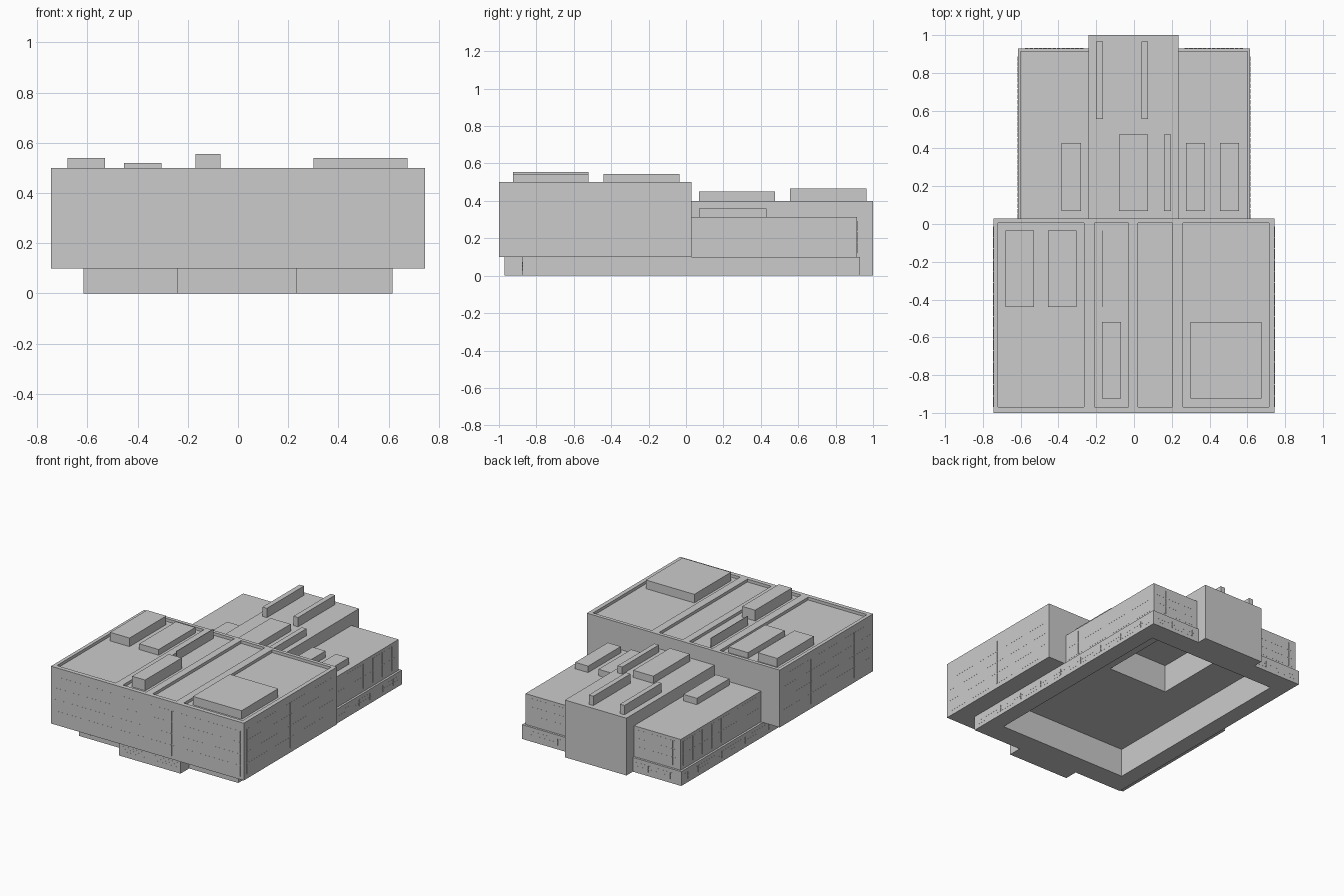
import bpy, bmesh

if "Cube" in bpy.data.objects:
    bpy.data.objects.remove(bpy.data.objects["Cube"])


def add_box(bm, x0, x1, y0, y1, z0, z1):
    v = [bm.verts.new((x, y, z)) for z in (z0, z1)
         for x, y in ((x0, y0), (x1, y0), (x1, y1), (x0, y1))]
    bm.faces.new((v[3], v[2], v[1], v[0]))
    bm.faces.new(v[4:])
    for i in range(4):
        j = (i + 1) % 4
        bm.faces.new((v[i], v[j], v[j + 4], v[i + 4]))


def boxes(name, items):
    bm = bmesh.new()
    for b in items:
        add_box(bm, *b)
    me = bpy.data.meshes.new(name)
    bm.to_mesh(me)
    bm.free()
    ob = bpy.data.objects.new(name, me)
    bpy.context.collection.objects.link(ob)
    return ob


def cut(ob, cutters):
    for c in cutters:
        m = ob.modifiers.new("cut", 'BOOLEAN')
        m.operation = 'DIFFERENCE'
        m.solver = 'EXACT'
        m.object = c
        bpy.context.view_layer.objects.active = ob
        bpy.ops.object.modifier_apply(modifier=m.name)


def panes(name, axis, at, sign, a0, a1, z0, z1, cols, rows, gap=0.004):
    """Grid of thin panes on the wall plane axis=at, facing sign."""
    da, dz = (a1 - a0) / cols, (z1 - z0) / rows
    lo, hi = sorted((at - sign * 0.001, at + sign * 0.0006))
    items = []
    for i in range(cols):
        for j in range(rows):
            a, b = a0 + i * da + gap / 2, a0 + (i + 1) * da - gap / 2
            c, d = z0 + j * dz + gap / 2, z0 + (j + 1) * dz - gap / 2
            items.append((lo, hi, a, b, c, d) if axis == 'x' else (a, b, lo, hi, c, d))
    return boxes(name, items)


# Main masses
base = boxes("base_storey", [(-0.615, 0.615, -0.875, 0.93, 0, 0.1)])
boxes("base_front_bay", [(-0.24, 0.235, -0.97, -0.875, 0, 0.1)])
front = boxes("front_block", [(-0.745, 0.745, -1, 0.03, 0.1, 0.5)])
wings = [boxes("left_rear_wing", [(-0.6, -0.24, 0.03, 0.915, 0.1, 0.315)]),
         boxes("right_rear_wing", [(0.235, 0.6, 0.03, 0.915, 0.1, 0.315)])]
centre = boxes("rear_centre_block", [(-0.24, 0.235, 0.03, 1.0, 0, 0.4)])

# Open courtyard underneath, hollow centre block and sunken roof bays
court = boxes("court_cutter", [(-0.5, 0.5, -0.72, 0.78, -0.1, 0.2)])
shaft = boxes("centre_shaft_cutter", [(-0.235, 0.23, 0.035, 0.78, 0.1, 0.395)])
bays = [(-0.72, -0.265), (-0.21, -0.03), (0.02, 0.205), (0.26, 0.715)]
roof = boxes("roof_bay_cutter", [(a, b, -0.97, 0.005, 0.48, 0.6) for a, b in bays])
for ob in [base, front, centre] + wings:
    cut(ob, [court])
cut(centre, [shaft])
cut(front, [roof])
for c in (court, shaft, roof):
    bpy.data.objects.remove(c)

# Rooftop plant boxes
boxes("front_roof_units", [
    (-0.68, -0.53, -0.44, -0.035, 0.48, 0.54),
    (-0.455, -0.305, -0.44, -0.035, 0.48, 0.52),
    (-0.17, -0.166, -0.44, -0.035, 0.48, 0.545),
    (-0.17, -0.07, -0.925, -0.52, 0.48, 0.555),
    (0.30, 0.675, -0.925, -0.52, 0.48, 0.54)])
boxes("rear_centre_roof_units", [
    (-0.08, 0.075, 0.07, 0.475, 0.4, 0.45),
    (0.16, 0.195, 0.07, 0.475, 0.4, 0.45),
    (-0.2, -0.165, 0.555, 0.965, 0.4, 0.465),
    (0.04, 0.075, 0.555, 0.965, 0.4, 0.465)])
boxes("wing_roof_units", [(a, b, 0.07, 0.43, 0.315, 0.36)
                          for a, b in ((-0.385, -0.28), (0.275, 0.375), (0.455, 0.555))])

# Front windows
for a, b in ((-0.725, -0.26), (-0.215, -0.025), (0.02, 0.215), (0.26, 0.72)):
    panes("front_block_windows", 'y', -1, -1, a, b, 0.12, 0.44, 8, 4)
for a, b, y in ((-0.6, -0.265, -0.875), (-0.215, -0.025, -0.97),
                (0.02, 0.215, -0.97), (0.26, 0.6, -0.875)):
    panes("base_front_windows", 'y', y, -1, a, b, 0.025, 0.075, int((b - a) / 0.024), 3)

# Side and rear windows on both sides
for s in (-1, 1):
    panes("side_block_windows", 'x', s * 0.745, s, -0.97, -0.01, 0.13, 0.45, 16, 4)
    panes("side_wing_windows", 'x', s * 0.6, s, 0.05, 0.89, 0.12, 0.295, 16, 2)
    panes("side_base_windows", 'x', s * 0.615, s, -0.84, 0.89, 0.025, 0.075, 60, 2)
    a, b = sorted((s * 0.265, s * 0.58))
    panes("rear_wing_windows", 'y', 0.915, 1, a, b, 0.12, 0.295, 8, 3)
    panes("rear_base_windows", 'y', 0.93, 1, a, b, 0.025, 0.075, 13, 2)
